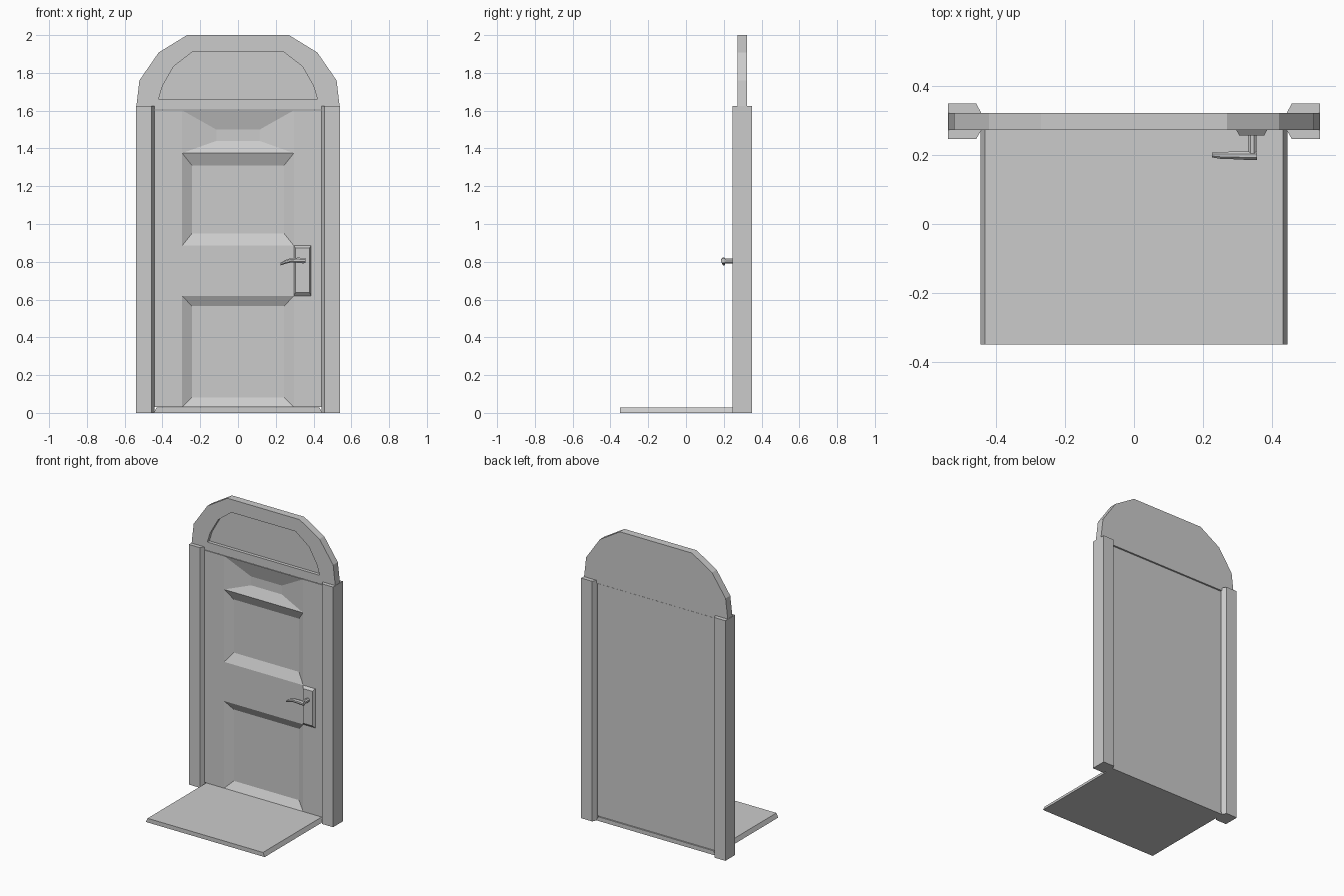
import bpy, bmesh, math

if "Cube" in bpy.data.objects:
    bpy.data.objects.remove(bpy.data.objects["Cube"])


def finish(bm, name):
    bmesh.ops.recalc_face_normals(bm, faces=bm.faces)
    me = bpy.data.meshes.new(name)
    bm.to_mesh(me)
    bm.free()
    ob = bpy.data.objects.new(name, me)
    bpy.context.collection.objects.link(ob)
    return ob


def loft(name, rings):
    """Closed skin through a list of equal-length point rings, capped at both ends."""
    bm = bmesh.new()
    rows = [[bm.verts.new(p) for p in r] for r in rings]
    n = len(rows[0])
    for a, b in zip(rows, rows[1:]):
        for i in range(n):
            j = (i + 1) % n
            bm.faces.new((a[i], a[j], b[j], b[i]))
    bm.faces.new(rows[0])
    bm.faces.new(rows[-1])
    return finish(bm, name)


def xz_ring(pts, y):
    return [(x, y, z) for x, z in pts]


def rect(x0, x1, z0, z1):
    return [(x0, z0), (x1, z0), (x1, z1), (x0, z1)]


def mirrored(half):
    return half + [(-x, z) for x, z in reversed(half)]


# Side posts with a chamfered inner edge
post = [(.54, .246), (.458, .246), (.443, .272), (.443, .322), (.458, .35), (.54, .35)]
for s, side in ((-1, "left"), (1, "right")):
    loft(side + "_post", [[(s * x, y, z) for x, y in post] for z in (0, 1.625)])

# Threshold plate with sloped sides
plate = [(-.445, 0), (.445, 0), (.432, .028), (-.432, .028)]
loft("threshold", [xz_ring(plate, -.35), xz_ring(plate, .322)])

# Arched head with a recessed panel in its front
outer = mirrored([(-.54, 1.606), (-.522, 1.76), (-.42, 1.908), (-.27, 2.0)])
inner = mirrored([(-.42, 1.663), (-.40, 1.73), (-.34, 1.835), (-.24, 1.912)])
loft("arch_head", [xz_ring(outer, .322), xz_ring(outer, .272),
                   xz_ring(inner, .272), xz_ring(inner, .294)])

# Door leaf: a front grid whose middle column holds three sunken panels
FRONT, SUNK, BACK = .274, .304, .316
xs = [-.441, -.296, .296, .441]
zs = [.03, .62, .885, 1.375, 1.602]
panels = {0: rect(-.244, .244, .082, .565),
          2: rect(-.244, .244, .95, 1.31),
          3: rect(-.115, .115, 1.44, 1.50)}
bm = bmesh.new()
grid = [[bm.verts.new((x, FRONT, z)) for x in xs] for z in zs]
for r in range(len(zs) - 1):
    for c in range(3):
        q = [grid[r][c], grid[r][c + 1], grid[r + 1][c + 1], grid[r + 1][c]]
        if c == 1 and r in panels:
            p = [bm.verts.new(v) for v in xz_ring(panels[r], SUNK)]
            for i in range(4):
                j = (i + 1) % 4
                bm.faces.new((q[i], q[j], p[j], p[i]))
            bm.faces.new(p)
        else:
            bm.faces.new(q)
rim = [e for e in bm.edges if e.is_boundary]
new = bmesh.ops.extrude_edge_only(bm, edges=rim)["geom"]
for v in new:
    if isinstance(v, bmesh.types.BMVert):
        v.co.y = BACK
bmesh.ops.holes_fill(bm, edges=[e for e in bm.edges if e.is_boundary])
finish(bm, "door_leaf")

# Handle backplate with bevelled rim
loft("handle_plate", [xz_ring(rect(.295, .388, .618, .887), .276),
                      xz_ring(rect(.305, .378, .638, .872), .257)])


def circle(n, r):
    return [(r * math.cos(2 * math.pi * (i + .5) / n),
             r * math.sin(2 * math.pi * (i + .5) / n)) for i in range(n)]


# Handle stem
loft("handle_stem", [[(.343 + a, y, .805 + b) for a, b in circle(8, .014)]
                     for y in (.26, .195)])

# Curved lever: x, y centre, z centre, half depth, half height
lever = [(.357, .198, .806, .012, .014), (.32, .198, .808, .012, .014),
         (.28, .199, .808, .011, .012), (.25, .199, .799, .010, .010),
         (.226, .200, .788, .007, .007)]
loft("handle_lever", [[(x, y + a * d, z + b * h) for a, b in circle(8, 1.06)]
                      for x, y, z, d, h in lever])
